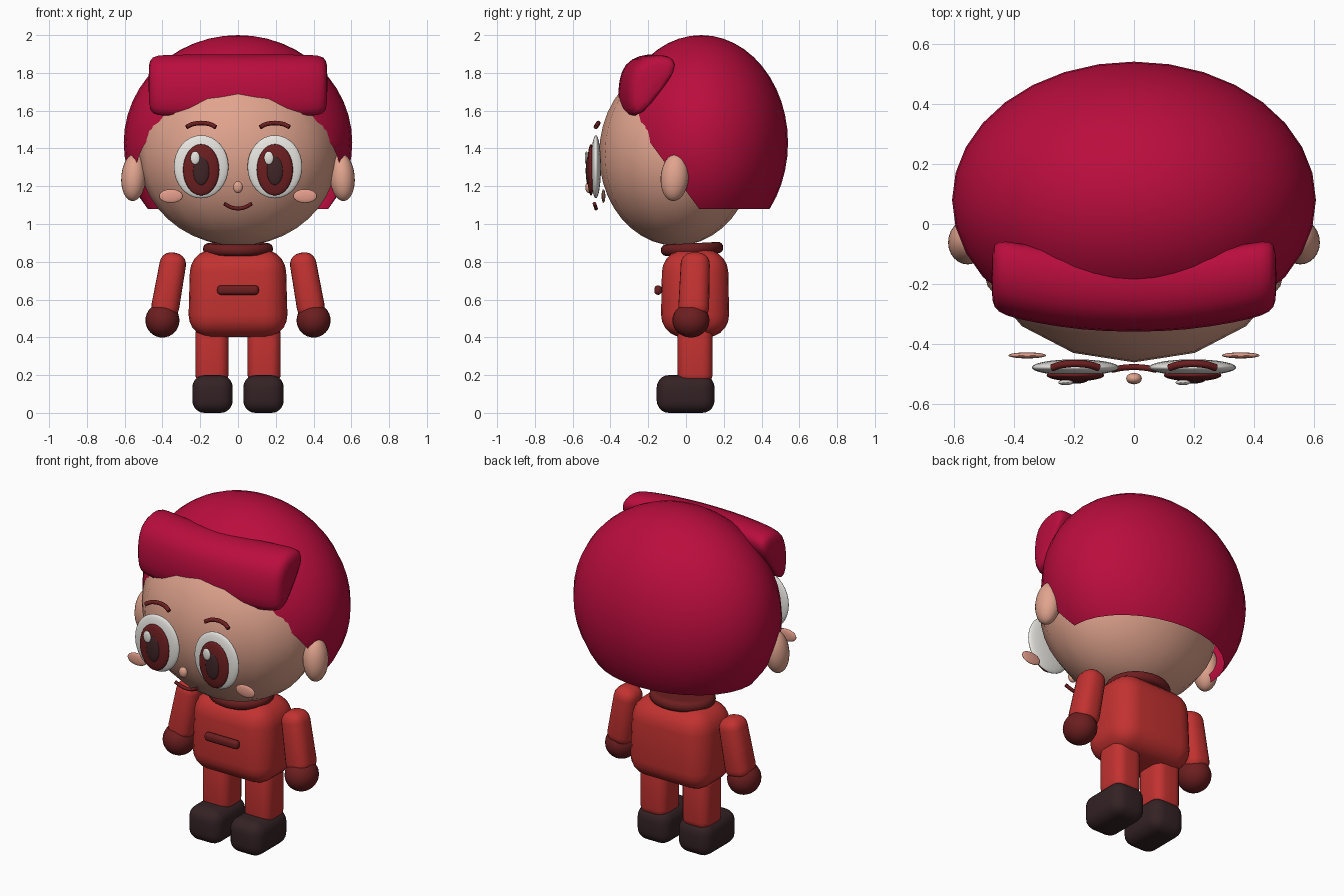
import bpy, bmesh, math
from mathutils import Matrix, Vector

if "Cube" in bpy.data.objects:
    bpy.data.objects.remove(bpy.data.objects["Cube"], do_unlink=True)


def material(name, r, g, b):
    m = bpy.data.materials.new(name)
    m.use_nodes = True
    m.diffuse_color = (r, g, b, 1)
    m.node_tree.nodes["Principled BSDF"].inputs["Base Color"].default_value = (r, g, b, 1)
    return m


SKIN = material("skin", 0.75, 0.37, 0.27)
BLUSH = material("blush", 0.78, 0.34, 0.26)
HAIR = material("crimson hair", 0.49, 0.004, 0.047)
RED = material("red cloth", 0.54, 0.032, 0.03)
DARK_RED = material("dark red", 0.15, 0.013, 0.014)
SHOE = material("dark brown", 0.034, 0.016, 0.018)
WHITE = material("eye white", 0.82, 0.8, 0.76)
PUPIL = material("pupil", 0.05, 0.018, 0.02)


def finish(name, bm, mat, loc=(0, 0, 0), rot=(0, 0, 0)):
    bmesh.ops.recalc_face_normals(bm, faces=bm.faces)
    me = bpy.data.meshes.new(name)
    bm.to_mesh(me)
    bm.free()
    me.materials.append(mat)
    for p in me.polygons:
        p.use_smooth = True
    ob = bpy.data.objects.new(name, me)
    ob.location = loc
    ob.rotation_euler = [math.radians(a) for a in rot]
    bpy.context.collection.objects.link(ob)
    return ob


def ball(name, mat, loc, radii, rot=(0, 0, 0), seg=24, rings=16):
    bm = bmesh.new()
    bmesh.ops.create_uvsphere(bm, u_segments=seg, v_segments=rings, radius=1)
    bmesh.ops.scale(bm, vec=radii, verts=bm.verts)
    return finish(name, bm, mat, loc, rot)


def soft_box(name, mat, loc, size, bevel, rot=(0, 0, 0), top=1.0):
    bm = bmesh.new()
    bmesh.ops.create_cube(bm, size=1)
    for v in bm.verts:
        k = top if v.co.z > 0 else 1
        v.co = Vector((v.co.x * size[0] * k, v.co.y * size[1] * k, v.co.z * size[2]))
    bmesh.ops.bevel(bm, geom=bm.edges[:], offset=bevel, segments=5, profile=0.5,
                    affect='EDGES', clamp_overlap=True)
    return finish(name, bm, mat, loc, rot)


def tube(name, mat, points, radius):
    cu = bpy.data.curves.new(name, 'CURVE')
    cu.dimensions = '3D'
    cu.bevel_depth = radius
    cu.bevel_resolution = 2
    cu.use_fill_caps = True
    cu.resolution_u = 6
    sp = cu.splines.new('BEZIER')
    sp.bezier_points.add(len(points) - 1)
    for bp, co in zip(sp.bezier_points, points):
        bp.co = co
        bp.handle_left_type = bp.handle_right_type = 'AUTO'
    cu.materials.append(mat)
    ob = bpy.data.objects.new(name, cu)
    bpy.context.collection.objects.link(ob)
    return ob


# Head
ball("head", SKIN, (0, -0.05, 1.37), (0.527, 0.41, 0.485), seg=16, rings=20)

# Hair cap: open shell trimmed level at the nape and slanting up to the forehead
bm = bmesh.new()
bmesh.ops.create_uvsphere(bm, u_segments=32, v_segments=24, radius=1)
bmesh.ops.transform(bm, verts=bm.verts, matrix=Matrix.Translation((0, 0.08, 1.43))
                    @ Matrix.Diagonal((0.605, 0.46, 0.57, 1)))
for co, normal in (((0, 0, 1.08), (0, 0, 1)), ((0, 0.07, 1.08), (0, 1.35, 1))):
    bmesh.ops.bisect_plane(bm, geom=bm.verts[:] + bm.edges[:] + bm.faces[:],
                           plane_co=co, plane_no=normal, clear_inner=True)
finish("hair_cap", bm, HAIR)

# Fringe: a fat roll lofted across the forehead and swept back at its ends
section = [(-0.10, 1.82), (-0.19, 1.70), (-0.29, 1.57), (-0.345, 1.565), (-0.365, 1.65),
           (-0.36, 1.76), (-0.33, 1.85), (-0.25, 1.895), (-0.17, 1.90), (-0.11, 1.88)]
cy, cz = -0.24, 1.74
stations = [(0.475, 0.72), (0.455, 0.94), (0.40, 1.0), (0.25, 1.0), (0.1, 1.0)]
rows = [(-x, k) for x, k in stations] + stations[::-1]
bm = bmesh.new()
rings = []
for x, k in rows:
    sweep = 0.06 * (x / 0.45) ** 2
    rings.append([bm.verts.new((x, cy + (y - cy) * k + sweep, cz + (z - cz) * k))
                  for y, z in section])
n = len(section)
for a, b in zip(rings, rings[1:]):
    for i in range(n):
        bm.faces.new((a[i], a[(i + 1) % n], b[(i + 1) % n], b[i]))
bm.faces.new(rings[0])
bm.faces.new(rings[-1])
fringe = finish("fringe", bm, HAIR)
fringe.modifiers.new("smooth", 'SUBSURF').levels = 1

# Paired parts
for side, s in (("left", 1), ("right", -1)):
    # Face
    ball(side + "_ear", SKIN, (s * 0.552, -0.06, 1.247), (0.066, 0.074, 0.126), (-5, s * -4, 0))
    ex = s * 0.195
    ball(side + "_eye_white", WHITE, (ex, -0.477, 1.303), (0.145, 0.027, 0.167), seg=32)
    ball(side + "_iris", DARK_RED, (ex, -0.503, 1.287), (0.096, 0.02, 0.136))
    ball(side + "_pupil", PUPIL, (ex, -0.517, 1.282), (0.044, 0.014, 0.076))
    ball(side + "_eye_glint", WHITE, (ex - 0.032, -0.527, 1.35), (0.025, 0.009, 0.035))
    ball(side + "_cheek", BLUSH, (s * 0.355, -0.437, 1.148), (0.063, 0.01, 0.036))
    tube(side + "_brow", DARK_RED, [(ex - 0.078, -0.478, 1.513), (ex - 0.04, -0.467, 1.53),
                                    (ex + 0.04, -0.467, 1.53), (ex + 0.078, -0.478, 1.513)], 0.012)
    # Limbs
    soft_box(side + "_arm", RED, (s * 0.365, 0.045, 0.675), (0.15, 0.165, 0.35), 0.06,
             (-2, s * -10, 0), top=0.92)
    ball(side + "_hand", DARK_RED, (s * 0.4, 0.026, 0.49), (0.09, 0.098, 0.091))
    soft_box(side + "_leg", RED, (s * 0.138, 0.048, 0.31), (0.176, 0.186, 0.32), 0.055)
    soft_box(side + "_shoe", SHOE, (s * 0.135, -0.002, 0.1), (0.214, 0.306, 0.2), 0.065)

ball("nose", SKIN, (0, -0.514, 1.195), (0.026, 0.019, 0.031))
tube("mouth", DARK_RED, [(-0.073, -0.485, 1.108), (-0.035, -0.478, 1.088), (0, -0.476, 1.082),
                         (0.035, -0.478, 1.088), (0.073, -0.485, 1.108)], 0.01)

# Body
soft_box("torso", RED, (0, 0.048, 0.633), (0.53, 0.365, 0.465), 0.12, top=0.95)
soft_box("pocket_trim", DARK_RED, (0, -0.148, 0.65), (0.22, 0.04, 0.05), 0.019)

# Collar: rounded oval band
bm = bmesh.new()
bmesh.ops.create_cone(bm, cap_ends=True, segments=32, radius1=1, radius2=1, depth=0.06)
bmesh.ops.scale(bm, vec=(0.185, 0.165, 1), verts=bm.verts)
rim = [e for e in bm.edges if abs(e.verts[0].co.z - e.verts[1].co.z) < 0.001]
bmesh.ops.bevel(bm, geom=rim, offset=0.027, segments=4, profile=0.5, affect='EDGES')
finish("collar", bm, DARK_RED, (0, 0.032, 0.868), (3, 0, 0))
